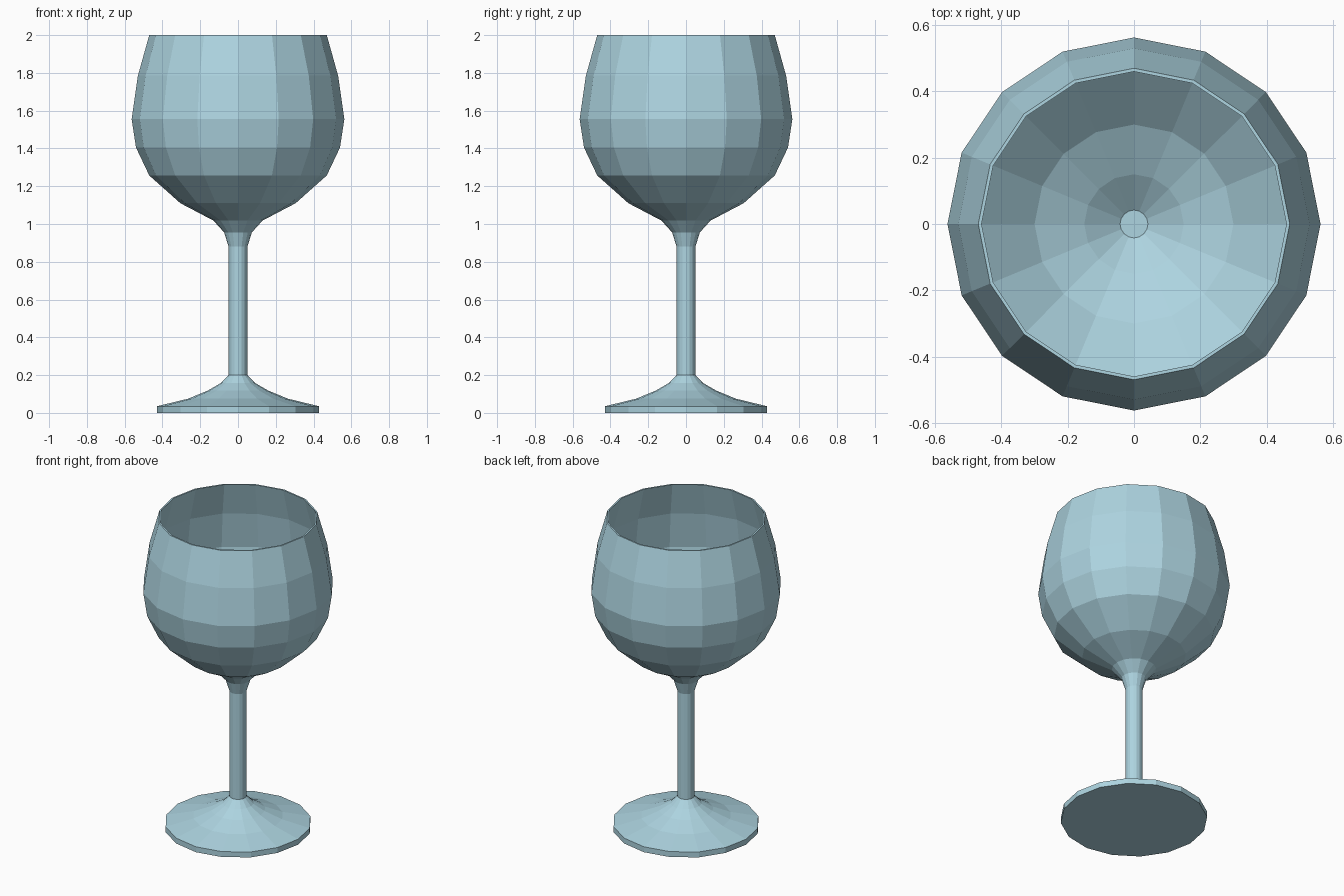
import bpy, bmesh
from math import cos, sin, pi

if "Cube" in bpy.data.objects:
    bpy.data.objects.remove(bpy.data.objects["Cube"])

SIDES = 16

# Profile (radius, height): foot, stem, outer bowl, rim, inner bowl
foot = [(0.43, 0.0), (0.43, 0.035), (0.265, 0.075), (0.16, 0.118), (0.093, 0.157), (0.05, 0.2)]
stem = [(0.05, 0.88), (0.073, 0.955)]
bowl_outside = [(0.13, 1.018), (0.305, 1.11), (0.47, 1.257), (0.54, 1.405),
                (0.563, 1.555), (0.53, 1.785), (0.47, 2.0)]
bowl_inside = [(0.46, 2.0), (0.52, 1.785), (0.552, 1.555), (0.53, 1.408),
               (0.46, 1.262), (0.30, 1.122), (0.15, 1.045), (0.042, 0.968)]
profile = foot + stem + bowl_outside + bowl_inside

# Turn the profile around z and close the two end discs
bm = bmesh.new()
rings = [[bm.verts.new((r * cos(2 * pi * i / SIDES), r * sin(2 * pi * i / SIDES), z))
          for i in range(SIDES)] for r, z in profile]
for low, high in zip(rings, rings[1:]):
    for i in range(SIDES):
        j = (i + 1) % SIDES
        bm.faces.new((low[i], low[j], high[j], high[i]))
bm.faces.new(rings[0][::-1])
bm.faces.new(rings[-1])
bmesh.ops.recalc_face_normals(bm, faces=bm.faces)

mesh = bpy.data.meshes.new("wine_glass")
bm.to_mesh(mesh)
bm.free()
glass = bpy.data.objects.new("wine_glass", mesh)
bpy.context.collection.objects.link(glass)

# Pale blue glass
mat = bpy.data.materials.new("pale_blue_glass")
mat.diffuse_color = (0.42, 0.66, 0.75, 1.0)
mat.use_nodes = True
mat.node_tree.nodes["Principled BSDF"].inputs["Base Color"].default_value = mat.diffuse_color
mesh.materials.append(mat)
